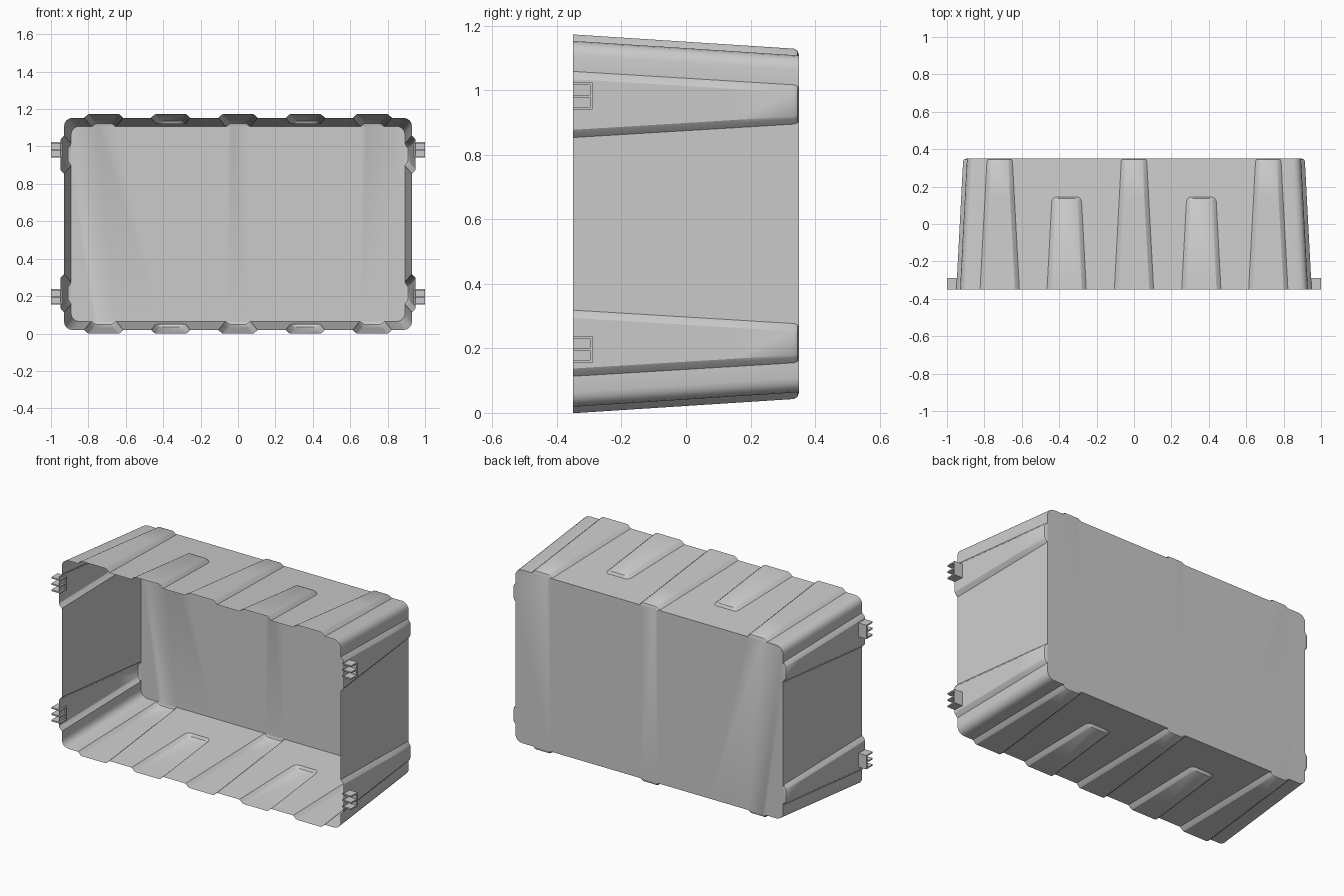
import bpy, bmesh, math
from mathutils import Vector

if "Cube" in bpy.data.objects:
    bpy.data.objects.remove(bpy.data.objects["Cube"])

ZC = 0.586
RIB_H = 0.02


def lerp(a, b, t):
    return a + (b - a) * t


def ring(y, tall, short, shrink_tall, shrink_short):
    """Rounded rectangle with raised ribs at depth y."""
    t = (y + 0.35) / 0.70
    hx, hz, r = lerp(0.93, 0.893, t), lerp(0.567, 0.522, t), 0.045
    w_x, w_z = lerp(0.105, 0.0675, t), lerp(0.1025, 0.06, t)
    long_ribs = [(c, w_x, s) for c, s in
                 ((-0.718, 0), (-0.36, 1), (0, 0), (0.36, 1), (0.718, 0))]
    side_ribs = [(-0.37, w_z, 0), (0.37, w_z, 0)]
    pts = []
    # Each wall: origin half-extent, outward direction, walking direction
    walls = [((0, -1), (1, 0), hz, hx, long_ribs), ((1, 0), (0, 1), hx, hz, side_ribs),
             ((0, 1), (-1, 0), hz, hx, long_ribs), ((-1, 0), (0, -1), hx, hz, side_ribs)]
    for out, along, d, half, ribs in walls:
        o, a = Vector(out), Vector(along)
        for c, w, is_short in ribs:
            h = RIB_H * (short if is_short else tall)
            w -= shrink_short if is_short else shrink_tall
            for u, v in ((-w, 0), (-w + 0.016, 0.75 * h), (-w + 0.024, h),
                         (w - 0.024, h), (w - 0.016, 0.75 * h), (w, 0)):
                pts.append(a * (c + u) + o * (d + v))
        for i in range(5):
            ang = math.pi / 2 * i / 4
            pts.append(a * (half - r + r * math.sin(ang)) + o * (d - r + r * math.cos(ang)))
    return [(p.x, y, ZC + p.y) for p in pts]


def make_object(name, bm, smooth=True):
    mesh = bpy.data.meshes.new(name)
    bm.to_mesh(mesh)
    bm.free()
    ob = bpy.data.objects.new(name, mesh)
    bpy.context.collection.objects.link(ob)
    if smooth:
        bpy.ops.object.select_all(action='DESELECT')
        ob.select_set(True)
        bpy.context.view_layer.objects.active = ob
        bpy.ops.object.shade_smooth_by_angle(angle=math.radians(30))
    return ob


# Thin tapered tray, open at the front; ribs are pressed into its walls
stations = [(-0.35, 1, 1, 0, 0), (0.122, 1, 1, 0, 0), (0.136, 1, 0.75, 0, 0.006),
            (0.145, 1, 0, 0, 0.02), (0.334, 1, 0, 0, 0.02),
            (0.345, 0.75, 0, 0.003, 0.02), (0.35, 0.1, 0, 0.01, 0.02)]
bm = bmesh.new()
loops = [[bm.verts.new(p) for p in ring(*s)] for s in stations]
n = len(loops[0])
for a, b in zip(loops, loops[1:]):
    for i in range(n):
        j = (i + 1) % n
        bm.faces.new((a[i], a[j], b[j], b[i]))
bm.faces.new(loops[-1])
bmesh.ops.recalc_face_normals(bm, faces=bm.faces)
make_object("ribbed_tray", bm)


def add_box(bm, lo, hi):
    res = bmesh.ops.create_cube(bm, size=1)
    for v in res["verts"]:
        v.co = [lerp(lo[k], hi[k], v.co[k] + 0.5) for k in range(3)]


# Side clips: three horizontal fins joined by a rear plate
for side, label in ((-1, "left"), (1, "right")):
    for z, level in ((0.197, "lower"), (0.982, "upper")):
        bm = bmesh.new()
        x0, x1 = sorted((side * 0.938, side * 1.0))
        for dz in (-0.038, 0, 0.038):
            add_box(bm, (x0, -0.35, z + dz - 0.004), (x1, -0.298, z + dz + 0.004))
        add_box(bm, (x0, -0.298, z - 0.042), (x1, -0.29, z + 0.042))
        make_object(f"{label}_{level}_clip", bm, smooth=False)
